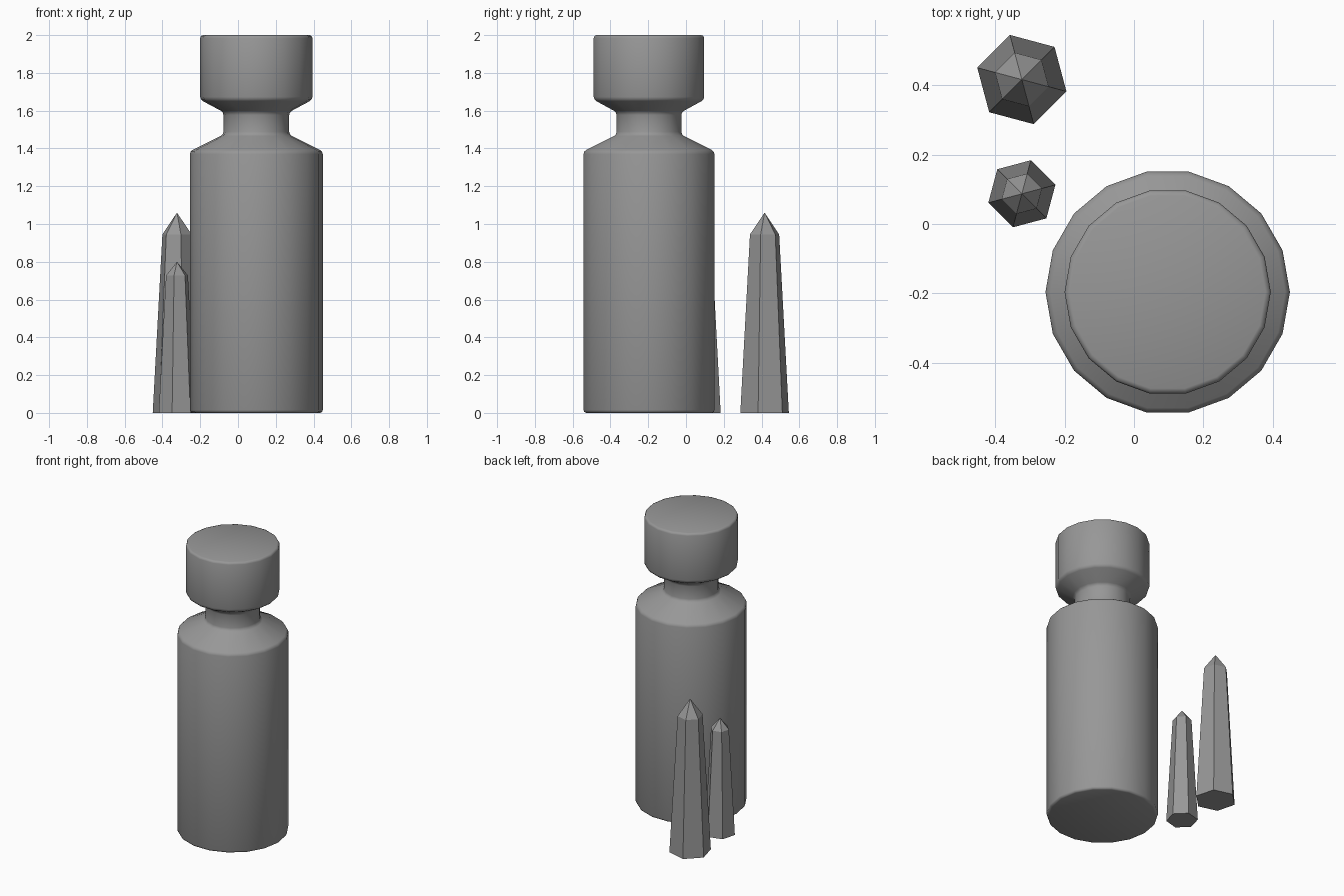
import bpy, bmesh
from math import cos, sin, tau, radians

if "Cube" in bpy.data.objects:
    bpy.data.objects.remove(bpy.data.objects["Cube"])

dark = bpy.data.materials.new("dark_grey")
dark.diffuse_color = (0.31, 0.31, 0.31, 1)
dark.use_nodes = True
dark.node_tree.nodes["Principled BSDF"].inputs["Base Color"].default_value = dark.diffuse_color


def lathe(name, profile, sides, center, turn=0.0, smooth=False):
    """Stack rings of (radius, z); radius 0 makes a point; open ends are capped."""
    bm = bmesh.new()
    rings = []
    for r, z in profile:
        if r == 0:
            rings.append([bm.verts.new((0, 0, z))] * sides)
        else:
            rings.append([bm.verts.new((r * cos(turn + tau * i / sides),
                                        r * sin(turn + tau * i / sides), z))
                          for i in range(sides)])
    for a, b in zip(rings, rings[1:]):
        for i in range(sides):
            j = (i + 1) % sides
            quad = [a[i], a[j], b[j], b[i]]
            bm.faces.new(list(dict.fromkeys(quad)))
    bm.faces.new(rings[0][::-1])
    if profile[-1][0] > 0:
        bm.faces.new(rings[-1])
    bmesh.ops.recalc_face_normals(bm, faces=bm.faces)
    for f in bm.faces:
        f.smooth = smooth
    mesh = bpy.data.meshes.new(name)
    bm.to_mesh(mesh)
    bm.free()
    mesh.materials.append(dark)
    obj = bpy.data.objects.new(name, mesh)
    obj.location = (center[0], center[1], 0)
    bpy.context.collection.objects.link(obj)
    return obj


# Bottle: body, shoulder, neck and stopper with softened edges
bottle = lathe("bottle", [(0.352, 0), (0.352, 1.385), (0.174, 1.473), (0.174, 1.592),
                          (0.297, 1.658), (0.297, 2.0)],
               18, (0.097, -0.196), smooth=True)
bevel = bottle.modifiers.new("soft_edges", 'BEVEL')
bevel.width = 0.015
bevel.segments = 2
bevel.limit_method = 'ANGLE'
bevel.angle_limit = radians(25)

# Tapered six-sided crystals with pointed tips
lathe("large_crystal", [(0.133, 0), (0.08, 0.945), (0, 1.06)],
      6, (-0.323, 0.416), radians(-15))
lathe("small_crystal", [(0.1, 0), (0.06, 0.728), (0, 0.8)],
      6, (-0.323, 0.087), radians(15))
